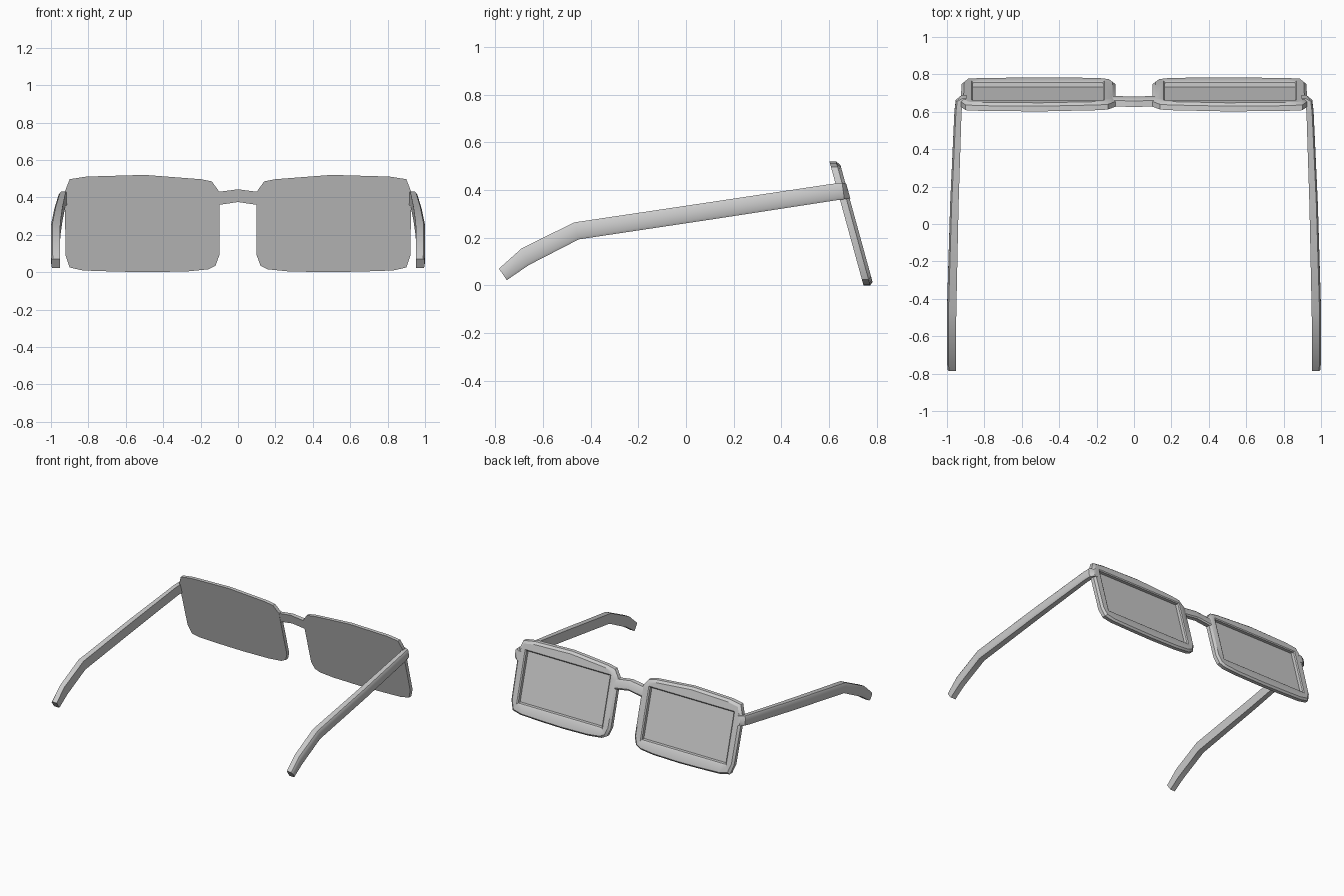
import bpy, bmesh

if "Cube" in bpy.data.objects:
    bpy.data.objects.remove(bpy.data.objects["Cube"])


def tilt(x, z, depth):
    """Point on the leaning front plane, depth measured outward along +y."""
    return (x, 0.745 - 0.275 * z + depth, z)


def loft(name, rings):
    """Skin a list of equal-length rings, cap both ends, mirror across x."""
    bm = bmesh.new()
    loops = [[bm.verts.new(p) for p in ring] for ring in rings]
    n = len(loops[0])
    for a, b in zip(loops, loops[1:]):
        for i in range(n):
            j = (i + 1) % n
            bm.faces.new((a[i], a[j], b[j], b[i]))
    bm.faces.new(loops[0])
    bm.faces.new(loops[-1])
    bmesh.ops.remove_doubles(bm, verts=bm.verts, dist=0.0005)
    bmesh.ops.recalc_face_normals(bm, faces=bm.faces)
    mesh = bpy.data.meshes.new(name)
    bm.to_mesh(mesh)
    bm.free()
    obj = bpy.data.objects.new(name, mesh)
    bpy.context.collection.objects.link(obj)
    obj.modifiers.new("mirror", 'MIRROR')
    bpy.ops.object.select_all(action='DESELECT')
    obj.select_set(True)
    bpy.context.view_layer.objects.active = obj
    bpy.ops.object.shade_smooth_by_angle(angle=0.6)
    return obj


# lens frame: flat inner plate, bevelled rim and recessed lens
outline = [(0.10, 0.09), (0.12, 0.035), (0.16, 0.015), (0.27, 0.004), (0.48, 0.0),
           (0.65, 0.003), (0.83, 0.009), (0.90, 0.025), (0.922, 0.09), (0.926, 0.43),
           (0.90, 0.497), (0.81, 0.511), (0.50, 0.52), (0.20, 0.497), (0.14, 0.485),
           (0.10, 0.43)]
CX, CZ = 0.512, 0.26


def scaled(sx, sz, depth):
    return [tilt(CX + (x - CX) * sx, CZ + (z - CZ) * sz, depth) for x, z in outline]


def opening(grow, depth):
    ring = []
    for x, z in outline:
        x = min(max(x, 0.165 - grow), 0.86 + grow)
        z = min(max(z, 0.085 - grow), 0.44 + grow)
        ring.append(tilt(x, z, depth))
    return ring


loft("lens_frame", [scaled(1, 1, 0), scaled(1, 1, 0.028), scaled(0.965, 0.945, 0.042),
                    opening(0.008, 0.042), opening(0, 0.036), opening(0, 0.012)])

# nose bridge, slightly arched
bridge = []
for x, low, high in [(0.0, 0.375, 0.443), (0.06, 0.366, 0.435), (0.115, 0.358, 0.428)]:
    bridge.append([tilt(x, low, 0.002), tilt(x, high, 0.002),
                   tilt(x, high, 0.034), tilt(x, high - 0.012, 0.042),
                   tilt(x, low + 0.012, 0.042), tilt(x, low, 0.034)])
loft("nose_bridge", bridge)

# temple arm: (top y, top z, bottom y, bottom z, inner x, outer x)
stations = [(-0.785, 0.07, -0.752, 0.022, 0.953, 0.998),
            (-0.69, 0.155, -0.66, 0.085, 0.953, 1.0),
            (-0.47, 0.264, -0.45, 0.193, 0.95, 1.0),
            (0.10, 0.349, 0.11, 0.277, 0.938, 0.983),
            (0.60, 0.424, 0.61, 0.354, 0.922, 0.96),
            (0.655, 0.431, 0.665, 0.362, 0.912, 0.953),
            (0.672, 0.428, 0.69, 0.364, 0.895, 0.924)]
arm = []
for ty, tz, by, bz, xi, xo in stations:
    arm.append([(xi, by, bz), (xo - 0.006, by, bz),
                (xo, by + (ty - by) * 0.15, bz + (tz - bz) * 0.15),
                (xo, by + (ty - by) * 0.82, bz + (tz - bz) * 0.82),
                (xo - 0.008, ty, tz), (xi, ty, tz)])
loft("temple_arm", arm)
